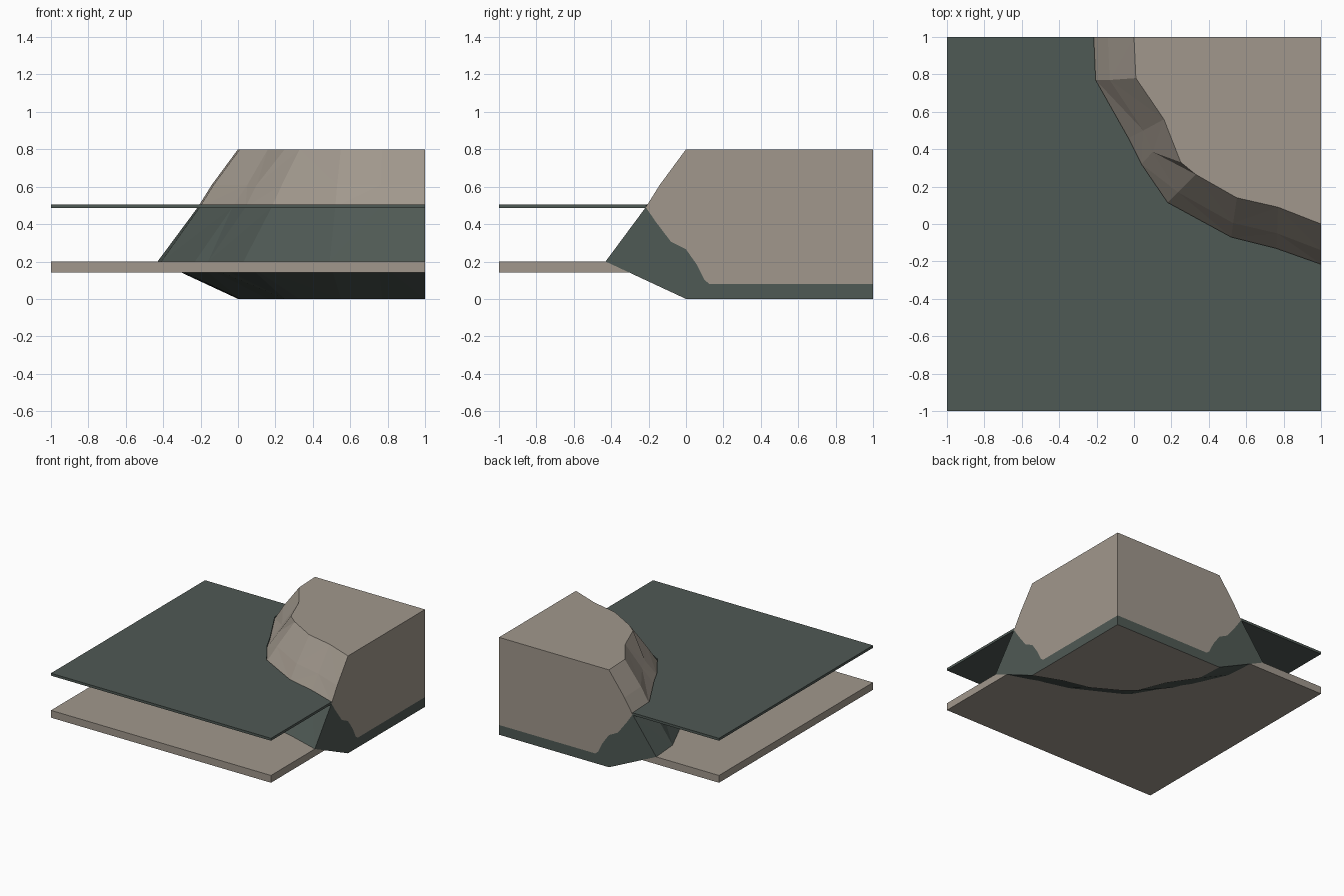
import bpy, bmesh

if "Cube" in bpy.data.objects:
    bpy.data.objects.remove(bpy.data.objects["Cube"])


def material(name, color):
    m = bpy.data.materials.new(name)
    m.diffuse_color = (*color, 1)
    m.use_nodes = True
    m.node_tree.nodes["Principled BSDF"].inputs["Base Color"].default_value = m.diffuse_color
    return m


STONE = material("warm grey stone", (0.355, 0.313, 0.265))
WATER = material("dark green water", (0.078, 0.100, 0.089))

# Cliff outlines, running from the back edge (y=1) to the right edge (x=1)
TOP = [(0, 1), (.01, .78), (.16, .56), (.25, .33), (.33, .265), (.55, .14), (.77, .09), (1, 0)]
LEDGE = [(-.14, 1), (-.13, .77), (.05, .50), (.10, .385), (.235, .17), (.53, .005), (.765, -.05), (1, -.14)]
SHORE = [(-.215, 1), (-.205, .77), (-.03, .46), (.04, .32), (.18, .115), (.52, -.07), (.76, -.13), (1, -.215)]
FOOT = [(-.43, 1), (-.41, .76), (-.23, .36), (-.16, .28), (.03, -.04), (.49, -.28), (.75, -.35), (1, -.43)]
FOOT_LOW = [(a + (c - a) * .3, b + (d - b) * .3) for (a, b), (c, d) in zip(FOOT, TOP)]


def at(points, z):
    return [(x, y, z) for x, y in points]


def finish(name, polygons, mats):
    """polygons: list of (points, material index)"""
    bm = bmesh.new()
    for pts, mi in polygons:
        f = bm.faces.new([bm.verts.new(p) for p in pts])
        f.material_index = mi
    bmesh.ops.remove_doubles(bm, verts=bm.verts, dist=1e-4)
    bmesh.ops.triangulate(bm, faces=[f for f in bm.faces if len(f.verts) > 4])
    bmesh.ops.recalc_face_normals(bm, faces=bm.faces)
    me = bpy.data.meshes.new(name)
    bm.to_mesh(me)
    bm.free()
    for m in mats:
        me.materials.append(m)
    ob = bpy.data.objects.new(name, me)
    bpy.context.collection.objects.link(ob)
    return ob


# Plate filling the tile outside the cliff, between two heights
def plate(name, low, z0, high, z1, mat):
    corners = [(1, -1), (-1, -1), (-1, 1)]
    a, b = at(low + corners, z0), at(high + corners, z1)
    n = len(a)
    sides = [([a[i], a[(i + 1) % n], b[(i + 1) % n], b[i]], 0) for i in range(n)]
    finish(name, [(a, 0), (b, 0)] + sides, [mat])


plate("seabed", FOOT_LOW, .14, FOOT, .2, STONE)
plate("water_surface", SHORE, .485, SHORE, .505, WATER)

# Cliff: stacked outlines, stone above the water and green below
rings = [at(TOP, 0), at(FOOT, .2), at(SHORE, .49), at(LEDGE, .61), at(TOP, .8)]
polys = []
for level, (r, s) in enumerate(zip(rings, rings[1:])):
    for i in range(len(r) - 1):
        a, b, c, d = r[i], r[i + 1], s[i + 1], s[i]
        mi = 1 if level < 2 else 0
        # triangles keep the facets flat; the diagonal alternates
        if i % 2:
            polys += [([a, b, c], mi), ([a, c, d], mi)]
        else:
            polys += [([a, b, d], mi), ([b, c, d], mi)]
polys += [(rings[0] + [(1, 1, 0)], 0), (rings[4] + [(1, 1, .8)], 0)]

# Cut sides of the tile: stone with a wet green band beneath
wet_line = [(-.16, .41), (-.08, .305), (-.03, .28), (0, .265), (.06, .18), (.1, .1), (.125, .08), (1, .08)]
stone_side = [(1, .8), (0, .8), (-.14, .61), (-.215, .49)] + wet_line
green_side = [(1, 0), (0, 0), (-.43, .2), (-.215, .49)] + wet_line
for place in (lambda u, z: (1, u, z), lambda u, z: (u, 1, z)):
    polys.append(([place(u, z) for u, z in stone_side], 0))
    polys.append(([place(u, z) for u, z in green_side], 1))
finish("cliff", polys, [STONE, WATER])
